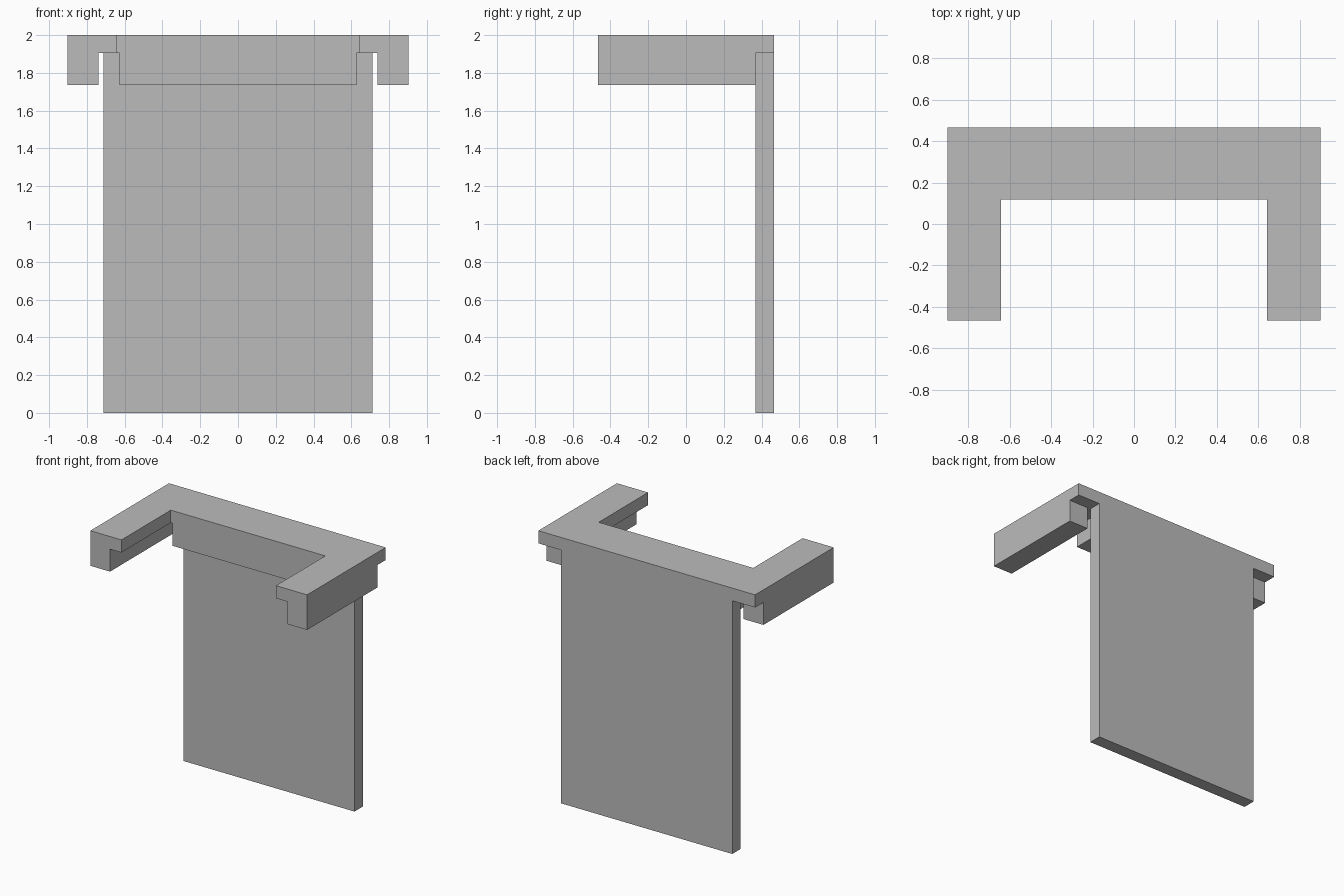
import bpy
import bmesh

# Remove the default object
cube = bpy.data.objects.get("Cube")
if cube:
    bpy.data.objects.remove(cube, do_unlink=True)

# Shared dimensions
HALF_W, HALF_D, TOP = 0.902, 0.467, 2.0
SLAB_Z = 1.905       # underside of the top frame
RAIL_Z = 1.736       # underside of rails and crossbar
EMBED = 1.95         # lower parts run up into the frame before joining
ARM_X = 0.643        # inner edge of the frame arms
RAIL_X = 0.738       # inner edge of the rails
BAR_X, BAR_Y = 0.627, 0.119
PANEL_X, PANEL_Y = 0.712, 0.368

grey = bpy.data.materials.new("plain grey")
grey.use_nodes = True
colour = (0.5, 0.5, 0.5, 1.0)
grey.diffuse_color = colour
grey.node_tree.nodes["Principled BSDF"].inputs["Base Color"].default_value = colour


def prism(name, outline, z0, z1):
    """Extrude a plan outline from z0 up to z1."""
    bm = bmesh.new()
    base = bm.faces.new([bm.verts.new((x, y, z0)) for x, y in outline])
    top = bmesh.ops.extrude_face_region(bm, geom=[base])["geom"]
    bmesh.ops.translate(bm, vec=(0, 0, z1 - z0),
                        verts=[g for g in top if isinstance(g, bmesh.types.BMVert)])
    bmesh.ops.recalc_face_normals(bm, faces=bm.faces)
    mesh = bpy.data.meshes.new(name)
    bm.to_mesh(mesh)
    bm.free()
    mesh.materials.append(grey)
    obj = bpy.data.objects.new(name, mesh)
    bpy.context.collection.objects.link(obj)
    return obj


def box(name, x0, x1, y0, y1, z0, z1):
    return prism(name, [(x0, y0), (x1, y0), (x1, y1), (x0, y1)], z0, z1)


# U-shaped top frame
half = [(ARM_X, BAR_Y), (ARM_X, -HALF_D), (HALF_W, -HALF_D), (HALF_W, HALF_D)]
outline = half + [(-x, y) for x, y in reversed(half)]
frame = prism("bracket_frame", outline, SLAB_Z, TOP)

# Side rails, crossbar and hanging back panel
parts = [
    box("left_rail", RAIL_X, HALF_W, -HALF_D, PANEL_Y, RAIL_Z, EMBED),
    box("right_rail", -HALF_W, -RAIL_X, -HALF_D, PANEL_Y, RAIL_Z, EMBED),
    box("back_panel", -PANEL_X, PANEL_X, PANEL_Y, HALF_D, 0, EMBED),
    box("crossbar", -BAR_X, BAR_X, BAR_Y, PANEL_Y + 0.03, RAIL_Z, EMBED),
]

# Join everything into one clean solid
for part in parts:
    mod = frame.modifiers.new("join " + part.name, "BOOLEAN")
    mod.operation = "UNION"
    mod.solver = "EXACT"
    mod.object = part
depsgraph = bpy.context.evaluated_depsgraph_get()
bm = bmesh.new()
bm.from_object(frame, depsgraph)
bmesh.ops.remove_doubles(bm, verts=bm.verts, dist=0.0001)
bmesh.ops.dissolve_limit(bm, angle_limit=0.01, verts=bm.verts, edges=bm.edges)
for face in bm.faces:
    face.material_index = 0
frame.modifiers.clear()
bm.to_mesh(frame.data)
bm.free()
for part in parts:
    bpy.data.objects.remove(part, do_unlink=True)
